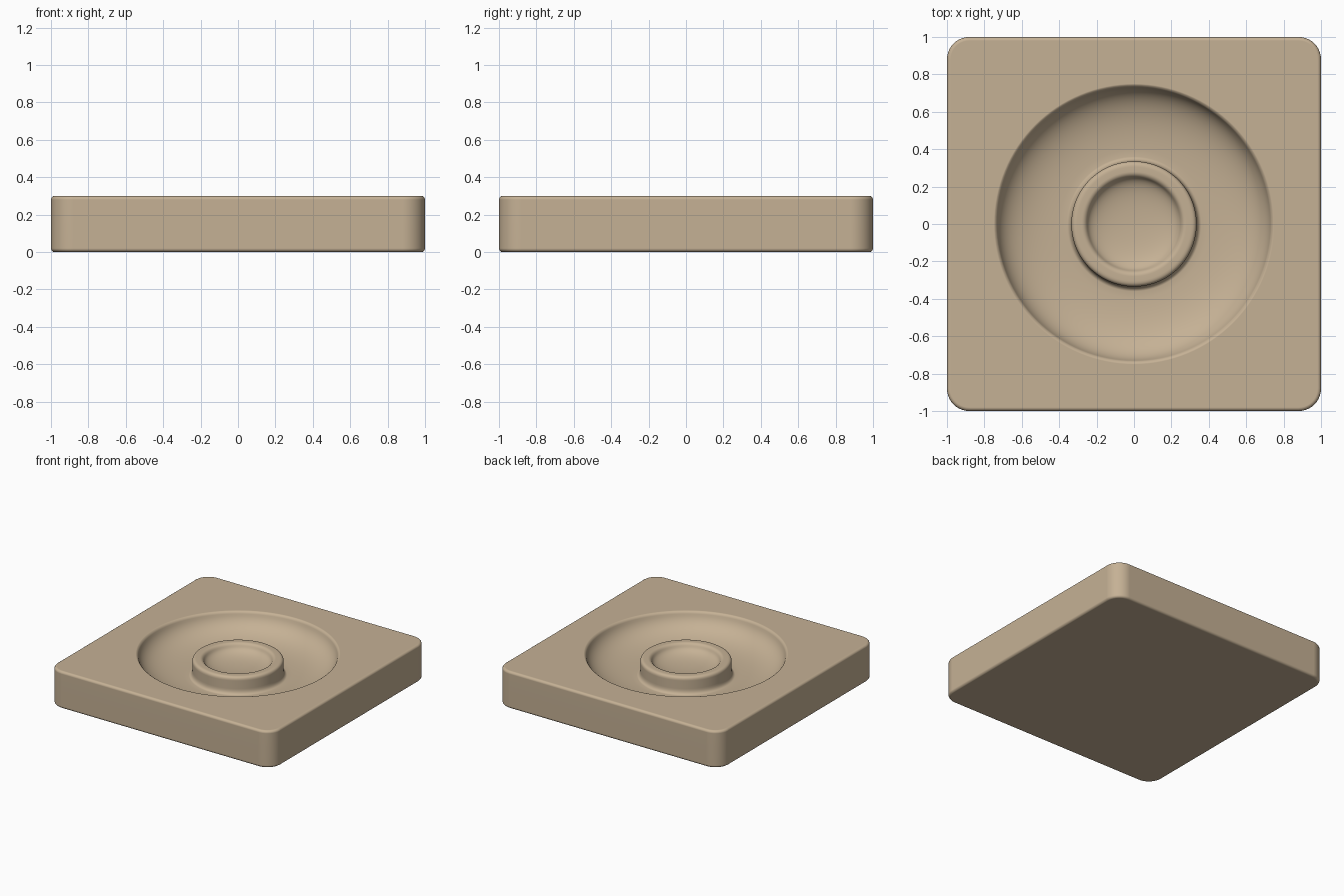
import bpy, bmesh, math

cube = bpy.data.objects.get("Cube")
if cube:
    bpy.data.objects.remove(cube, do_unlink=True)

HEIGHT = 0.3
CORNER = 0.12
EDGE = 0.02
STEPS = 128

clay = bpy.data.materials.new("warm_beige")
clay.use_nodes = True
colour = (0.56, 0.44, 0.3, 1)
clay.diffuse_color = colour
clay.node_tree.nodes["Principled BSDF"].inputs["Base Color"].default_value = colour


def add_object(name, bm):
    bmesh.ops.recalc_face_normals(bm, faces=bm.faces[:])
    mesh = bpy.data.meshes.new(name)
    bm.to_mesh(mesh)
    bm.free()
    mesh.materials.append(clay)
    obj = bpy.data.objects.new(name, mesh)
    bpy.context.collection.objects.link(obj)
    return obj


def curve(a, handle, b, steps=8):
    """Quadratic curve from a to b, pulled towards handle."""
    points = []
    for i in range(steps + 1):
        t = i / steps
        points.append(tuple((1 - t) ** 2 * p + 2 * t * (1 - t) * h + t * t * q
                            for p, h, q in zip(a, handle, b)))
    return points


# Square slab with rounded corners and softened top and bottom edges
bm = bmesh.new()
bmesh.ops.create_cube(bm, size=1)
bmesh.ops.scale(bm, vec=(2, 2, HEIGHT), verts=bm.verts)
bmesh.ops.translate(bm, vec=(0, 0, HEIGHT / 2), verts=bm.verts)
upright = [e for e in bm.edges if abs(e.verts[0].co.z - e.verts[1].co.z) > 0.1]
bmesh.ops.bevel(bm, geom=upright, offset=CORNER, segments=10, profile=0.5, affect='EDGES')
border = [e for e in bm.edges if abs(e.verts[0].co.z - e.verts[1].co.z) < 0.01]
bmesh.ops.bevel(bm, geom=border, offset=EDGE, segments=4, profile=0.5, affect='EDGES')
slab = add_object("dish_slab", bm)

# Cutter outline: bowl lip, bowl floor, raised ring, small central dish
profile = [(0, 0.5), (0.75, 0.5)]
profile += curve((0.75, HEIGHT), (0.735, 0.295), (0.73, 0.28), 4)
profile += curve((0.725, 0.265), (0.67, 0.13), (0.36, 0.125), 16)
profile += curve((0.35, 0.13), (0.335, 0.14), (0.335, 0.17), 4)
profile += curve((0.335, 0.235), (0.335, 0.265), (0.305, 0.265), 6)
profile += curve((0.28, 0.265), (0.26, 0.265), (0.25, 0.245), 5)
profile += curve((0.245, 0.235), (0.21, 0.18), (0, 0.18), 12)

bm = bmesh.new()
verts = [bm.verts.new((r, 0, z)) for r, z in profile]
edges = [bm.edges.new(pair) for pair in zip(verts, verts[1:])]
bmesh.ops.spin(bm, geom=verts + edges, cent=(0, 0, 0), axis=(0, 0, 1),
               angle=math.tau, steps=STEPS, use_merge=True)
bmesh.ops.remove_doubles(bm, verts=bm.verts[:], dist=0.0001)
cutter = add_object("bowl_cutter", bm)
cutter.hide_render = True

# Carve the bowl out of the slab
carve = slab.modifiers.new("carve_bowl", 'BOOLEAN')
carve.operation = 'DIFFERENCE'
carve.solver = 'EXACT'
carve.object = cutter
bpy.context.view_layer.objects.active = slab
slab.select_set(True)
bpy.ops.object.modifier_apply(modifier=carve.name)
bpy.data.objects.remove(cutter, do_unlink=True)

# Smooth shading, with the large flat faces kept flat
bpy.ops.object.shade_smooth_by_angle(angle=math.radians(35))
normals = slab.modifiers.new("flat_face_normals", 'WEIGHTED_NORMAL')
normals.keep_sharp = True
